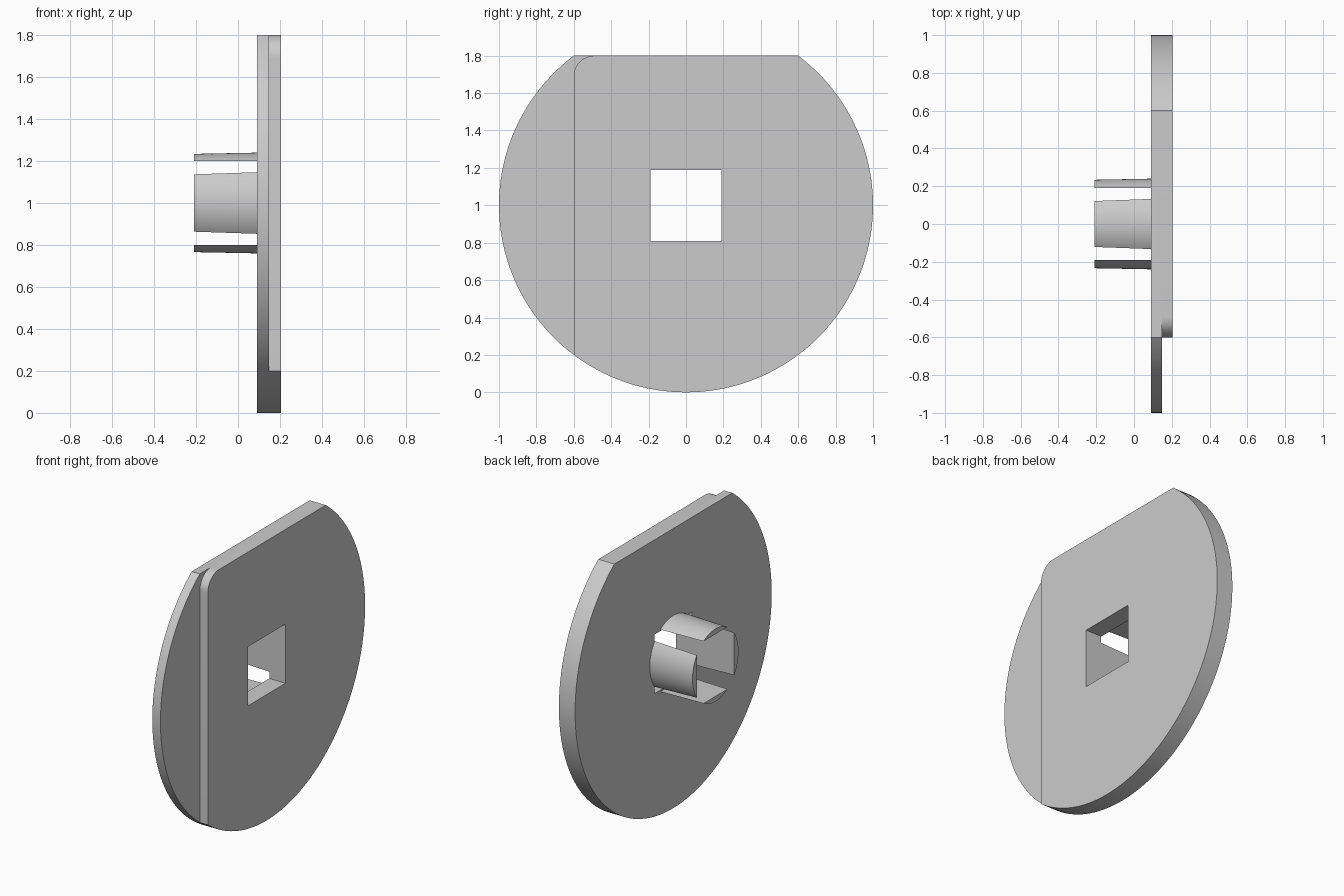
import bpy, bmesh
from math import sin, cos, pi, asin, acos, radians

if "Cube" in bpy.data.objects:
    bpy.data.objects.remove(bpy.data.objects["Cube"], do_unlink=True)

grey = bpy.data.materials.new("plain grey")
grey.use_nodes = True
colour = (0.6, 0.6, 0.6, 1)
grey.diffuse_color = colour
grey.node_tree.nodes["Principled BSDF"].inputs["Base Color"].default_value = colour

BACK, STEP, FACE, TIP = 0.09, 0.148, 0.205, -0.21
MID = 1.0  # height of the disc centre


def arc(cy, cz, r, a0, a1, n):
    """Points (y, z) along a circular arc."""
    angles = [a0 + (a1 - a0) * i / n for i in range(n + 1)]
    return [(cy + r * cos(a), cz + r * sin(a)) for a in angles]


def loft(name, ring_a, xa, ring_b, xb):
    """Closed solid between two matching (y, z) outlines."""
    bm = bmesh.new()
    a = [bm.verts.new((xa, y, z)) for y, z in ring_a]
    b = [bm.verts.new((xb, y, z)) for y, z in ring_b]
    bm.faces.new(a)
    bm.faces.new(b)
    for i in range(len(a)):
        j = (i + 1) % len(a)
        bm.faces.new((a[i], a[j], b[j], b[i]))
    bmesh.ops.recalc_face_normals(bm, faces=bm.faces)
    mesh = bpy.data.meshes.new(name)
    bm.to_mesh(mesh)
    bm.free()
    mesh.materials.append(grey)
    obj = bpy.data.objects.new(name, mesh)
    bpy.context.collection.objects.link(obj)
    return obj


def activate(obj):
    bpy.ops.object.select_all(action='DESELECT')
    obj.select_set(True)
    bpy.context.view_layer.objects.active = obj


def carve(obj, cutter):
    """Subtract the cutter and discard it."""
    cutter.hide_render = True
    mod = obj.modifiers.new("carve", 'BOOLEAN')
    mod.operation, mod.solver, mod.object = 'DIFFERENCE', 'EXACT', cutter
    activate(obj)
    bpy.ops.object.modifier_apply(modifier=mod.name)
    bpy.data.objects.remove(cutter, do_unlink=True)


def smooth(obj):
    activate(obj)
    bpy.ops.object.shade_smooth_by_angle(angle=radians(25))


# Disc with a flat top edge
flat = asin(0.8)
outline = arc(0, MID, 1, pi - flat, 2 * pi + flat, 120)
plate = loft("plate", outline, BACK, outline, FACE)

# Recessed side strip with a rounded upper corner
r = 0.11
recess = [(-1.2, -0.2), (-0.6, -0.2)]
recess += arc(-0.6 + r, 1.8 - r, r, pi, pi / 2, 12)
recess += [(-0.6 + r, 2), (-1.2, 2)]
carve(plate, loft("recess_cutter", recess, STEP, recess, 0.4))

# Square through hole
h = 0.19
square = [(-h, MID - h), (h, MID - h), (h, MID + h), (-h, MID + h)]
carve(plate, loft("hole_cutter", square, -0.1, square, 0.4))
smooth(plate)


def segment(radius, inner, heading):
    """Circle segment lying beyond a chord at the inner distance."""
    half = acos(inner / radius)
    return arc(0, MID, radius, heading - half, heading + half, 20)


# Four tapering clips around the hole
for name, turn, inner in (("back_clip", 0, 0.19), ("top_clip", 1, 0.2),
                          ("front_clip", 2, 0.19), ("bottom_clip", 3, 0.2)):
    heading = turn * pi / 2
    smooth(loft(name, segment(0.234, inner, heading), TIP,
                segment(0.24, inner, heading), BACK))
